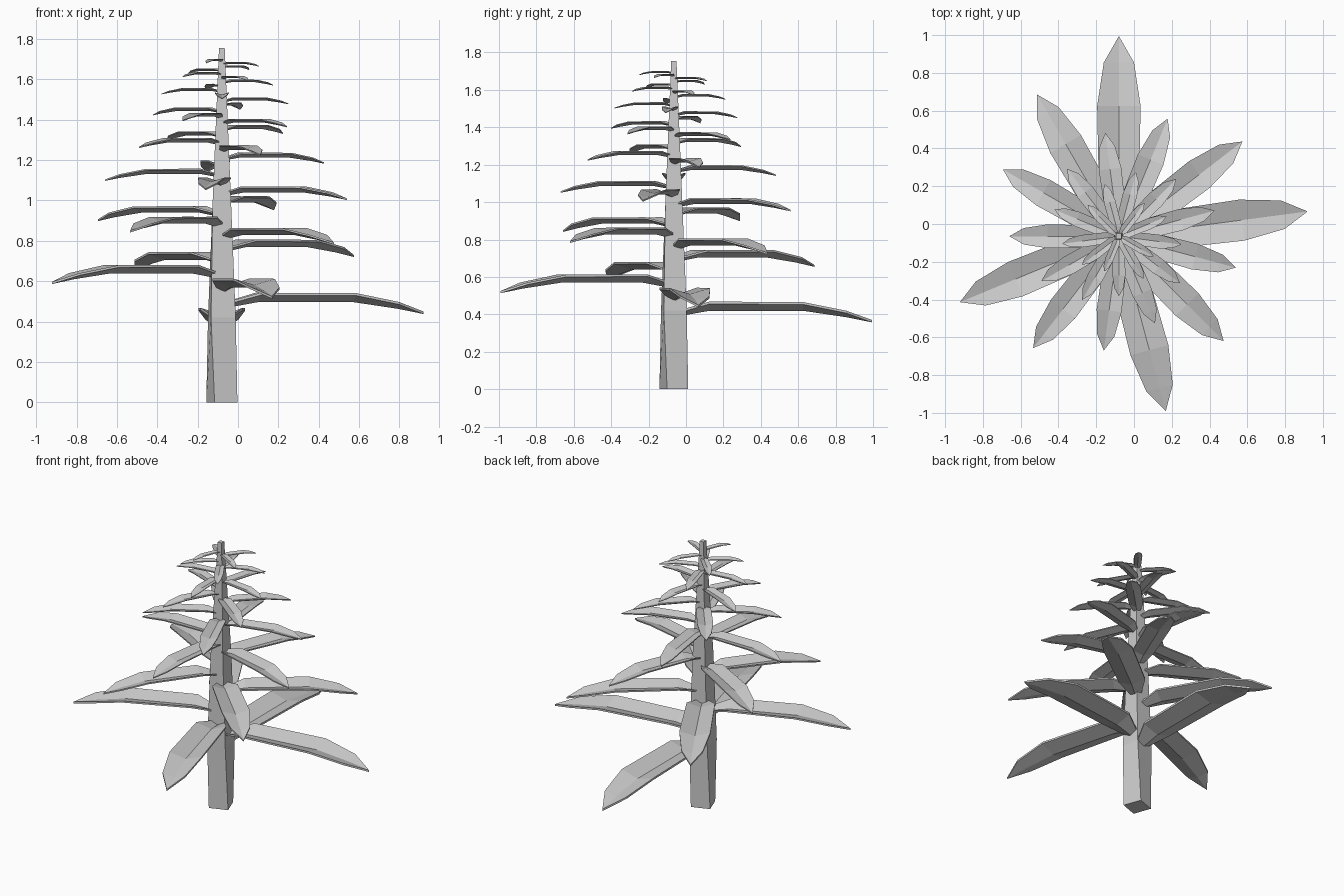
import bpy, bmesh, math
from mathutils import Vector

if "Cube" in bpy.data.objects:
    bpy.data.objects.remove(bpy.data.objects["Cube"])

CX, CY = -0.08, -0.065


def finish(bm, name):
    bmesh.ops.recalc_face_normals(bm, faces=bm.faces[:])
    me = bpy.data.meshes.new(name)
    bm.to_mesh(me)
    bm.free()
    ob = bpy.data.objects.new(name, me)
    bpy.context.collection.objects.link(ob)
    return ob


# Four-sided, slightly twisted, tapering trunk: (z, radius, angle)
bm = bmesh.new()
rings = []
for z, r, a in [(0, .085, 65), (.42, .087, 52), (1.0, .064, 45),
                (1.45, .038, 45), (1.755, .02, 45)]:
    rings.append([bm.verts.new((CX + r * math.cos(math.radians(a + 90 * k)),
                                CY + r * math.sin(math.radians(a + 90 * k)), z))
                  for k in range(4)])
for lo, hi in zip(rings, rings[1:]):
    for k in range(4):
        bm.faces.new((lo[k], lo[(k + 1) % 4], hi[(k + 1) % 4], hi[k]))
bm.faces.new(rings[0][::-1])
bm.faces.new(rings[-1])
finish(bm, "trunk")

# Leaf sections: (distance, half width, midrib height, edge height)
SECTIONS = [(.04, .04, .035, .055), (.19, .105, .062, .098),
            (.69, .115, .062, .096), (.92, .08, .028, .05)]
TIP = (1.06, 0.0)


def leaf(index):
    s = .951 ** index
    ang = math.radians(90 - 82.5 * index)
    out = Vector((math.cos(ang), math.sin(ang), 0))
    side = Vector((-out.y, out.x, 0))
    origin = Vector((CX, CY, 1.99 - 1.62 * s))
    bm = bmesh.new()

    def put(r, w, h):
        return bm.verts.new(origin + s * (out * r + side * w + Vector((0, 0, h))))

    # folded channel blade, closed with a slightly lower underside
    shells = []
    for drop in (0, .013):
        rows = [[put(r, w, e - drop), put(r, 0, m - drop), put(r, -w, e - drop)]
                for r, w, m, e in SECTIONS]
        tip = put(TIP[0], 0, TIP[1] - drop)
        for a, b in zip(rows, rows[1:]):
            for k in (0, 1):
                bm.faces.new((a[k], a[k + 1], b[k + 1], b[k]))
        for k in (0, 1):
            bm.faces.new((rows[-1][k], rows[-1][k + 1], tip))
        shells.append([rows[0][1]] + [q[0] for q in rows] + [tip]
                      + [q[2] for q in reversed(rows)])
    top, bot = shells
    n = len(top)
    for k in range(n):
        j = (k + 1) % n
        bm.faces.new((top[k], top[j], bot[j], bot[k]))
    finish(bm, f"leaf_{index + 1:02d}")


# Spiral of shrinking leaves up the trunk
for i in range(34):
    leaf(i)
